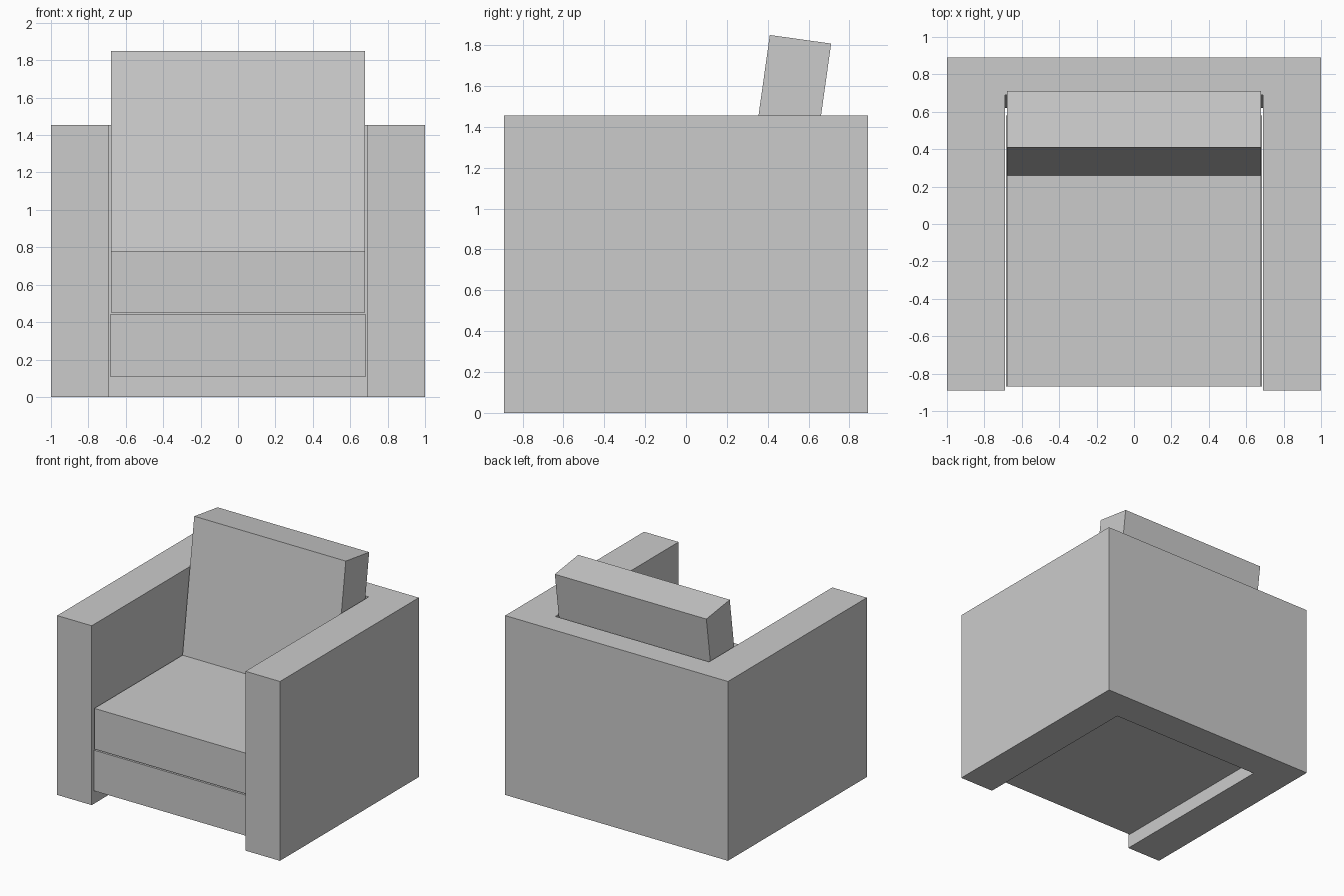
import bpy
import bmesh
from math import radians
from mathutils import Matrix, Vector

default = bpy.data.objects.get("Cube")
if default:
    bpy.data.objects.remove(default, do_unlink=True)

# One plain upholstery colour
grey = (0.6, 0.6, 0.6, 1.0)
fabric = bpy.data.materials.new("light_grey_fabric")
fabric.use_nodes = True
fabric.diffuse_color = grey
fabric.node_tree.nodes["Principled BSDF"].inputs["Base Color"].default_value = grey


def add_object(name, bm):
    bmesh.ops.recalc_face_normals(bm, faces=bm.faces)
    mesh = bpy.data.meshes.new(name)
    bm.to_mesh(mesh)
    bm.free()
    mesh.materials.append(fabric)
    obj = bpy.data.objects.new(name, mesh)
    bpy.context.collection.objects.link(obj)
    return obj


def add_box(name, low, high):
    low, high = Vector(low), Vector(high)
    bm = bmesh.new()
    bmesh.ops.create_cube(bm, size=1)
    bmesh.ops.scale(bm, vec=high - low, verts=bm.verts)
    bmesh.ops.translate(bm, vec=(low + high) / 2, verts=bm.verts)
    return add_object(name, bm)


# U-shaped frame: both arms and the back, whose inner face leans backwards
HALF_W, HALF_D, INNER, HEIGHT = 1.0, 0.89, 0.69, 1.455
INNER_BACK_LOW, INNER_BACK_TOP = 0.62, 0.69

right_half = [(INNER, INNER_BACK_LOW), (INNER, -HALF_D), (HALF_W, -HALF_D), (HALF_W, HALF_D)]
outline = right_half + [(-x, y) for x, y in reversed(right_half)]

bm = bmesh.new()
base = bm.faces.new([bm.verts.new((x, y, 0)) for x, y in outline])
extruded = bmesh.ops.extrude_face_region(bm, geom=[base], use_keep_orig=True)["geom"]
for v in extruded:
    if isinstance(v, bmesh.types.BMVert):
        v.co.z = HEIGHT
        if abs(v.co.y - INNER_BACK_LOW) < 0.001:
            v.co.y = INNER_BACK_TOP
add_object("arms_and_back_frame", bm)

# Seat
add_box("seat_base", (-0.685, -0.87, 0.11), (0.685, 0.58, 0.44))
add_box("seat_cushion", (-0.68, -0.87, 0.45), (0.68, 0.58, 0.78))

# Back cushion, tilted about its lower front edge
cushion = add_box("back_cushion", (-0.68, 0, 0), (0.68, 0.303, 1.08))
cushion.data.transform(Matrix.Translation((0, 0.26, 0.78)) @ Matrix.Rotation(radians(-8), 4, "X"))
